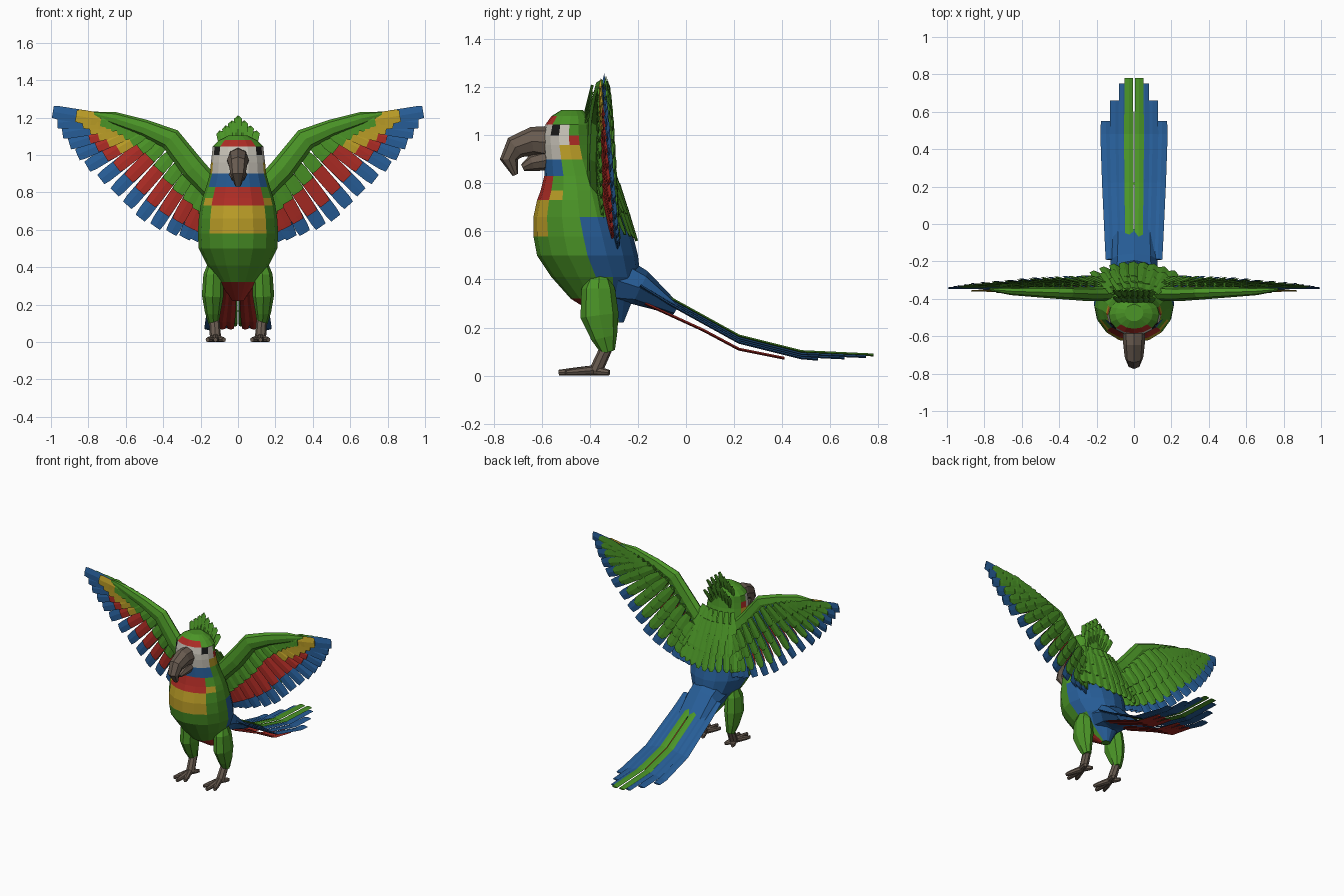
import bpy, bmesh, math
from mathutils import Vector

cube = bpy.data.objects.get("Cube")
if cube:
    bpy.data.objects.remove(cube, do_unlink=True)


def material(name, rgb):
    m = bpy.data.materials.new(name)
    m.use_nodes = True
    m.diffuse_color = (*rgb, 1)
    m.node_tree.nodes["Principled BSDF"].inputs["Base Color"].default_value = (*rgb, 1)
    return m


GREEN = material("leaf green", (0.07, 0.30, 0.02))
BLUE = material("deep blue", (0.02, 0.11, 0.31))
RED = material("scarlet", (0.42, 0.025, 0.018))
YELLOW = material("golden yellow", (0.50, 0.34, 0.02))
WHITE = material("cream white", (0.58, 0.55, 0.48))
HORN = material("horn grey", (0.14, 0.105, 0.08))
BLACK = material("eye black", (0.01, 0.01, 0.01))


def make(name, bm, mats):
    bmesh.ops.recalc_face_normals(bm, faces=bm.faces)
    me = bpy.data.meshes.new(name)
    bm.to_mesh(me)
    for m in mats:
        me.materials.append(m)
    ob = bpy.data.objects.new(name, me)
    bpy.context.collection.objects.link(ob)


def make_pair(name, bm, mat):
    """Left part on +x, then its mirror image."""
    make("left_" + name, bm, [mat])
    bmesh.ops.scale(bm, vec=(-1, 1, 1), verts=bm.verts)
    make("right_" + name, bm, [mat])


def skin(bm, rings):
    for a, b in zip(rings, rings[1:]):
        for i in range(len(a)):
            j = (i + 1) % len(a)
            bm.faces.new((a[i], a[j], b[j], b[i]))
    bm.faces.new(rings[0])
    bm.faces.new(rings[-1])


def sweep(bm, pts, radii, up, n=8):
    """Loft an n-sided section (half width, half thickness) along points."""
    pts = [Vector(p) for p in pts]
    rings = []
    for i, p in enumerate(pts):
        t = (pts[min(i + 1, len(pts) - 1)] - pts[max(i - 1, 0)]).normalized()
        s = t.cross(Vector(up)).normalized()
        u = s.cross(t)
        w, h = radii[i]
        angles = [2 * math.pi * k / n for k in range(n)]
        rings.append([bm.verts.new(p + s * w * math.cos(a) + u * h * math.sin(a)) for a in angles])
    skin(bm, rings)


def feather(bm, base, tip, width, up, end=0.8, thick=0.006):
    a, b = Vector(base), Vector(tip)
    pts = [a.lerp(b, f) for f in (0, 0.55, 0.9, 1)]
    sweep(bm, pts, [(width * f, thick) for f in (0.6, 1, 0.98, end)], up, 4)


def along(curve, t):
    f = t * (len(curve) - 1)
    i = min(int(f), len(curve) - 2)
    return Vector(curve[i]).lerp(Vector(curve[i + 1]), f - i)


# Body and head: rings of height, front y, back y, half width
PROFILE = [
    (0.22, -0.32, -0.26, 0.03), (0.32, -0.48, -0.22, 0.10), (0.41, -0.56, -0.19, 0.165),
    (0.50, -0.62, -0.20, 0.21), (0.58, -0.635, -0.22, 0.215), (0.66, -0.635, -0.25, 0.21),
    (0.73, -0.62, -0.28, 0.20), (0.77, -0.605, -0.30, 0.19), (0.83, -0.59, -0.33, 0.17),
    (0.90, -0.59, -0.36, 0.15), (0.96, -0.595, -0.375, 0.145), (1.0, -0.595, -0.38, 0.14),
    (1.045, -0.585, -0.385, 0.135), (1.08, -0.56, -0.40, 0.10), (1.105, -0.52, -0.43, 0.05)]
# Plumage patches: bottom, top, start and end angle from the front, colour slot
PATCHES = [
    (0.2, 0.32, 0, 85, 2), (0.2, 0.41, 110, 180, 1), (0.41, 0.66, 90, 180, 1),
    (0.58, 0.73, 0, 45, 3), (0.73, 0.77, 45, 68, 3), (0.73, 0.83, 0, 45, 2),
    (0.83, 0.90, 0, 68, 1), (0.90, 0.96, 67, 113, 3), (0.96, 1.0, 90, 113, 2),
    (1.0, 1.045, 45, 68, 6), (0.90, 1.045, 0, 90, 4), (1.045, 1.08, 0, 46, 2)]
bm = bmesh.new()
rings = []
for z, yf, yb, w in PROFILE:
    angles = [k * math.pi / 8 for k in range(16)]
    rings.append([bm.verts.new((w * math.sin(a), (yf + yb) / 2 - (yb - yf) / 2 * math.cos(a), z))
                  for a in angles])
skin(bm, rings)
bm.faces.ensure_lookup_table()
for i, f in enumerate(bm.faces):
    ring, seg = divmod(i, 16)
    if ring >= len(PROFILE) - 1:
        continue
    z = (PROFILE[ring][0] + PROFILE[ring + 1][0]) / 2
    ang = (seg + 0.5) * 22.5
    ang = min(ang, 360 - ang)
    for lo, hi, a0, a1, slot in PATCHES:
        if lo < z < hi and a0 < ang < a1:
            f.material_index = slot
            break
make("body", bm, [GREEN, BLUE, RED, YELLOW, WHITE, HORN, BLACK])

# Hooked beak
bm = bmesh.new()
sweep(bm, [(0, -0.56, 0.97), (0, -0.64, 0.975), (0, -0.71, 0.95), (0, -0.737, 0.90), (0, -0.71, 0.835)],
      [(0.06, 0.07), (0.058, 0.06), (0.05, 0.05), (0.04, 0.038), (0.016, 0.012)], (0, -1, 1))
make("upper_beak", bm, [HORN])
bm = bmesh.new()
sweep(bm, [(0, -0.56, 0.90), (0, -0.64, 0.885), (0, -0.68, 0.865)],
      [(0.05, 0.045), (0.042, 0.035), (0.02, 0.015)], (0, 0, 1))
make("lower_beak", bm, [HORN])

# Crest: two rows of pointed feathers
bm = bmesh.new()
for y, z, h in ((-0.43, 1.05, 0.16), (-0.395, 1.0, 0.15)):
    for i in range(-3, 4):
        x = i * 0.03
        feather(bm, (x * 0.8, y, z - abs(x) * 0.3), (x * 1.1, y + 0.04, z + h - abs(x) * 0.9),
                0.022, (0.2, 1, 0), 0.15)
make("crest", bm, [GREEN])

# Back feathers covering the shoulders
bm = bmesh.new()
for z0, z1, y0, y1, n in ((0.80, 0.56, -0.28, -0.205, 4), (0.88, 0.66, -0.31, -0.235, 4),
                          (0.95, 0.76, -0.345, -0.275, 3)):
    for i in range(-n, n + 1):
        x = i * 0.045
        drop = x * x * 1.5
        feather(bm, (x * 0.85, y0 - drop, z0), (x * 1.2, y1 - drop, z1 + abs(x) * 0.15),
                0.03, (x + 0.2, 1, 0), 0.4)
make("back_feathers", bm, [GREEN])

# Wings: arm bone, then layered feathers between a base line and a tip line
ROOTS = [(0.10, 0.74), (0.17, 0.84), (0.27, 0.96), (0.38, 1.08), (0.50, 1.14), (0.60, 1.17), (0.68, 1.18)]
TIPS = [(0.20, 0.54), (0.30, 0.56), (0.50, 0.64), (0.66, 0.80), (0.83, 0.96), (0.93, 1.10), (0.99, 1.23)]
# Name, colour, first and last t, length at root and tip, offset in y, end shape
LAYERS = [
    ("flight_feathers", BLUE, 0, 1, 1, 1, 0, 0.85),
    ("long_back_coverts", GREEN, 0, 1, 0.85, 0.82, 0.013, 0.5),
    ("middle_back_coverts", GREEN, 0, 1, 0.6, 0.55, 0.025, 0.5),
    ("short_back_coverts", GREEN, 0, 1, 0.4, 0.3, 0.037, 0.5),
    ("red_coverts", RED, 0, 0.8, 0.82, 0.68, -0.013, 0.85),
    ("yellow_coverts", YELLOW, 0.6, 1, 0.48, 0.6, -0.024, 0.85),
    ("front_coverts", GREEN, 0, 1, 0.5, 0.17, -0.034, 0.85)]
COUNT = 15
for name, mat, t0, t1, l0, l1, off, end in LAYERS:
    bm = bmesh.new()
    for i in range(COUNT):
        t = i / (COUNT - 1)
        if not t0 - 0.01 <= t <= t1 + 0.01:
            continue
        r, q = along(ROOTS, t), along(TIPS, t)
        dy = off * (1 - 0.45 * t)
        a = Vector((r.x, -0.345 + dy, r.y))
        b = Vector((q.x, -0.345 + (1.26 - q.y) * 0.09 + dy, q.y))
        length = l0 + (l1 - l0) * (t - t0) / (t1 - t0)
        feather(bm, a, a.lerp(b, length), 0.037, (0.12, -1, 0.12), end, 0.005)
    make_pair("wing_" + name, bm, mat)
bm = bmesh.new()
sweep(bm, [(0.11, -0.37, 0.79), (0.24, -0.375, 0.93), (0.36, -0.37, 1.085), (0.50, -0.365, 1.145),
           (0.66, -0.36, 1.195), (0.77, -0.35, 1.22)],
      [(0.06, 0.04), (0.065, 0.038), (0.06, 0.034), (0.045, 0.028), (0.035, 0.02), (0.012, 0.008)],
      (0, -1, 0))
make_pair("wing_arm", bm, GREEN)

# Rump and tail feathers
bm = bmesh.new()
sweep(bm, [(0, -0.30, 0.40), (0, -0.19, 0.365), (0, -0.04, 0.275)],
      [(0.13, 0.11), (0.125, 0.075), (0.12, 0.025)], (0, 0, 1))
make("rump", bm, [BLUE])
for name, mat, x, tip, dz, w in (
        ("green_tail_feather", GREEN, 0.028, 0.78, 0, 0.025), ("inner_tail_feather", BLUE, 0.058, 0.75, 0.01, 0.025),
        ("middle_tail_feather", BLUE, 0.10, 0.66, 0.018, 0.03), ("outer_tail_feather", BLUE, 0.15, 0.55, 0.026, 0.03)):
    bm = bmesh.new()
    sweep(bm, [(x * 0.85, -0.19, 0.40 - dz), (x * 0.87, -0.07, 0.325 - dz), (x * 0.94, 0.22, 0.165 - dz),
               (x, 0.48, 0.10 - dz), (x, tip, 0.086 - dz * 0.7)],
          [(w * f, 0.006) for f in (0.8, 0.9, 1, 1, 0.9)], (0, 0, 1), 4)
    make_pair(name, bm, mat)
bm = bmesh.new()
for x in (0.04, 0.083, 0.125):
    sweep(bm, [(x * 0.7, -0.17, 0.30), (x * 0.85, 0.07, 0.19), (x, 0.22, 0.11), (x, 0.41, 0.072)],
          [(w, 0.006) for w in (0.018, 0.024, 0.024, 0.018)], (0, 0, 1), 4)
make_pair("under_tail_feathers", bm, RED)

# Legs and feet
bm = bmesh.new()
sweep(bm, [(0.125, -0.36, 0.42), (0.13, -0.365, 0.36), (0.135, -0.36, 0.25), (0.135, -0.34, 0.16),
           (0.13, -0.325, 0.10)],
      [(0.035, 0.04), (0.055, 0.07), (0.058, 0.08), (0.042, 0.055), (0.028, 0.03)], (0, -1, 0))
make_pair("thigh", bm, GREEN)
bm = bmesh.new()
sweep(bm, [(0.128, -0.325, 0.13), (0.12, -0.375, 0.02)], [(0.028, 0.026), (0.03, 0.028)], (0, -1, 0))
for x, y in ((0.075, -0.50), (0.12, -0.53), (0.163, -0.50), (0.09, -0.32), (0.15, -0.32)):
    feet = Vector((0.12, -0.385, 0.022))
    end = Vector((x, y, 0.012))
    sweep(bm, [feet, feet.lerp(end, 0.65), end], [(0.022, 0.021), (0.019, 0.016), (0.011, 0.012)], (0, 0, 1))
make_pair("foot", bm, HORN)
